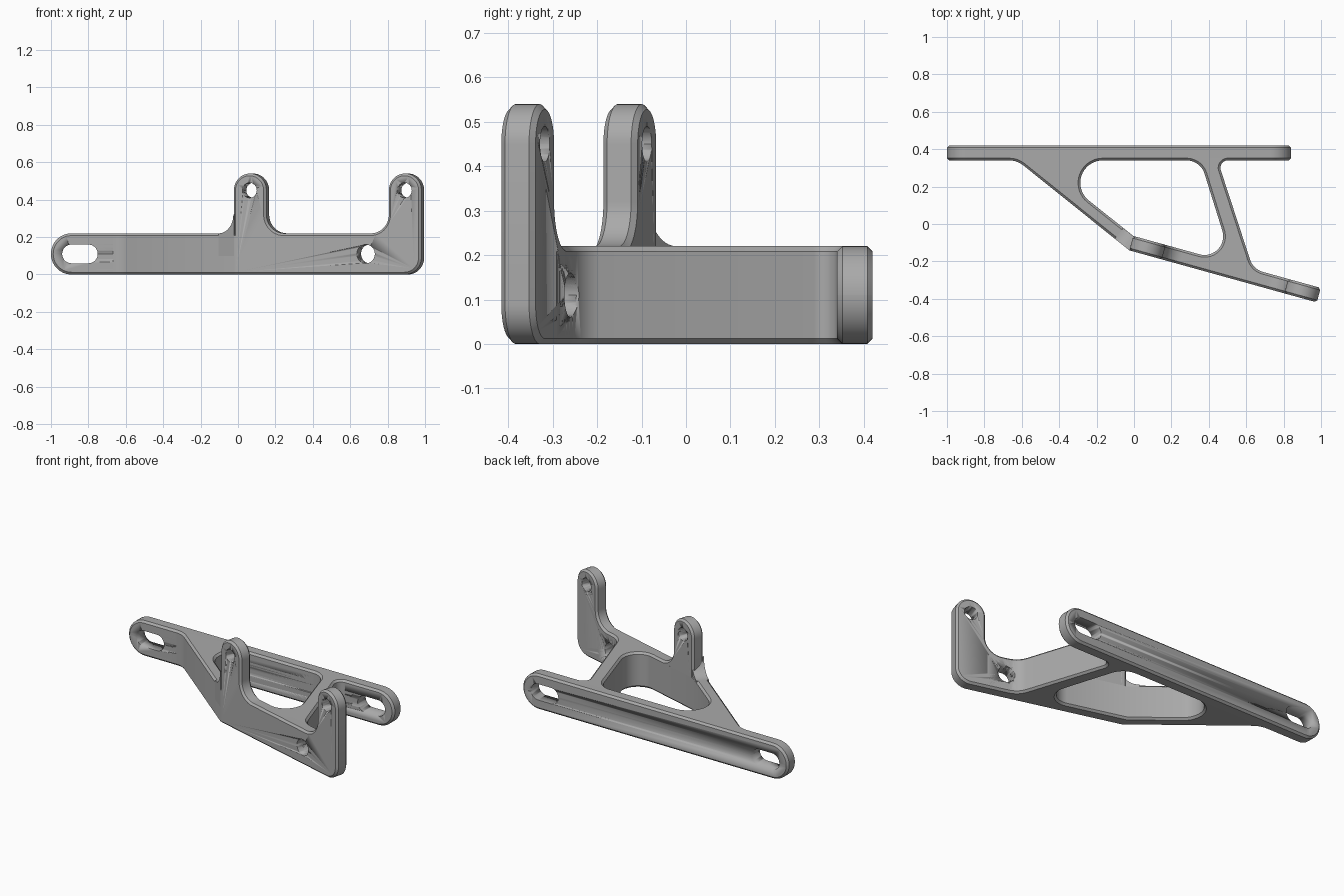
import bpy, bmesh, math
from mathutils import Vector, Matrix

if "Cube" in bpy.data.objects:
    bpy.data.objects.remove(bpy.data.objects["Cube"])

grey = bpy.data.materials.new("grey metal")
grey.diffuse_color = (0.40, 0.40, 0.40, 1)
grey.use_nodes = True
grey.node_tree.nodes["Principled BSDF"].inputs["Base Color"].default_value = grey.diffuse_color
H, B = 0.22, 0.012          # web height, edge chamfer


def rounded(corners):
    """Closed outline from (x, y[, radius]) corners, counter-clockwise."""
    out, n = [], len(corners)
    for i, c in enumerate(corners):
        p = Vector(c[:2])
        if len(c) < 3:
            out.append(p)
            continue
        u = (Vector(corners[i - 1][:2]) - p).normalized()
        v = (Vector(corners[(i + 1) % n][:2]) - p).normalized()
        half = u.angle(v) / 2
        centre = p + (u + v).normalized() * c[2] / math.sin(half)
        a = p + u * c[2] / math.tan(half) - centre
        b = p + v * c[2] / math.tan(half) - centre
        a0 = math.atan2(a.y, a.x)
        sweep = (math.atan2(b.y, b.x) - a0 + math.pi) % (2 * math.pi) - math.pi
        steps = max(3, round(abs(sweep) / math.radians(8)))
        for k in range(steps + 1):
            t = a0 + sweep * k / steps
            out.append(centre + Vector((math.cos(t), math.sin(t))) * c[2])
    area = sum(out[i - 1].cross(out[i]) for i in range(len(out)))
    return out if area > 0 else out[::-1]


def inset(pts, d):
    res, n = [], len(pts)
    for i, p in enumerate(pts):
        e1, e2 = (p - pts[i - 1]).normalized(), (pts[(i + 1) % n] - p).normalized()
        n1, n2 = Vector((-e1.y, e1.x)), Vector((-e2.y, e2.x))
        res.append(p + (n1 + n2) * d / (1 + n1.dot(n2)))
    return res


def rings(h, b, sign=1):
    """(height, inset) pairs for an extrusion with chamfered rims."""
    return [(0, sign * b), (b, 0), (h - b, 0), (h, sign * b)]


def prism(name, corners, layers, matrix=Matrix(), cutter=False):
    pts, bm, loops = rounded(corners), bmesh.new(), []
    for z, d in layers:
        loops.append([bm.verts.new(matrix @ Vector((p.x, p.y, z))) for p in inset(pts, d)])
    n = len(pts)
    for lo, hi in zip(loops, loops[1:]):
        for i in range(n):
            bm.faces.new((lo[i - 1], lo[i], hi[i], hi[i - 1]))
    bm.faces.new(loops[0][::-1])
    bm.faces.new(loops[-1])
    if matrix.determinant() < 0:     # mirrored frame: turn faces outward again
        bmesh.ops.reverse_faces(bm, faces=bm.faces[:])
    bm.normal_update()
    for f in bm.faces:               # large flats stay flat, roundings are smooth
        f.smooth = f.calc_area() < 0.01 and len(f.verts) == 4
    me = bpy.data.meshes.new(name)
    bm.to_mesh(me)
    bm.free()
    me.set_sharp_from_angle(angle=math.radians(35))
    me.materials.append(grey)
    ob = bpy.data.objects.new(name, me)
    bpy.context.collection.objects.link(ob)
    if cutter:
        ob.hide_render = True
        ob.display_type = 'WIRE'
        ob.hide_set(True)
    return ob


def cut(ob, *cutters):
    for c in cutters:
        m = ob.modifiers.new(c.name, 'BOOLEAN')
        m.operation, m.solver, m.object = 'DIFFERENCE', 'EXACT', c


def hole(name, x, y, half, r, matrix):
    """Round hole or slot cutter."""
    e = r * 0.995
    corners = [(x - half, y - r, e), (x + half, y - r, e),
               (x + half, y + r, e), (x - half, y + r, e)]
    return prism(name, corners, [(-0.06, 0), (0.2, 0)], matrix, True)


def wall_frame(origin, along, depth):
    """Local x along the wall, y up, z through its thickness."""
    return Matrix(((along[0], 0, depth[0], origin[0]),
                   (along[1], 0, depth[1], origin[1]),
                   (0, 1, 0, 0),
                   (0, 0, 0, 1)))


# Frames: back plate, angled front plate, diagonal wall
ang = math.radians(15.5)
P = Vector((-0.025, -0.141))
D = Vector((math.cos(ang), -math.sin(ang)))
N = Vector((math.sin(ang), math.cos(ang)))
diag = math.atan(0.8)
back_m = wall_frame((0, 0.34), (1, 0), (0, 1))
front_m = wall_frame(P, D, N)
diag_m = wall_frame(P, (-math.cos(diag), math.sin(diag)), (math.sin(diag), math.cos(diag)))


def on_front(s, n, *r):
    return (*(P + D * s + N * n), *r)


# Back plate with two slots
back = prism("back_plate", [(-1, 0, .1095), (.84, 0, .1095), (.84, H, .1095), (-1, H, .1095)],
             rings(0.08, B), back_m)
cut(back, *[hole("slot_cutter", x, 0.11, 0.095, 0.05, back_m) for x in (-0.845, 0.685)])

# Front plate with two ears
L, W, T = 1.04, 0.18, 0.54
front = prism("front_plate", [
    (0, 0), (L, 0, .09), (L, T, .0895), (L - W, T, .0895), (L - W, H, .1),
    (W, H, .1), (W, T, .0895), (0, T, .0895)], rings(0.08, B), front_m)
plate_hole = hole("plate_hole_cutter", 0.735, 0.11, 0.05, 0.05, front_m)
cut(front, plate_hole,
    *[hole("ear_hole_cutter", s, 0.45, 0.04, 0.04, front_m) for s in (W / 2, L - W / 2)])

# Web joining both plates, with a rounded opening
web = prism("web", [
    (-.72, .375), (-.72, .34), (-.625, .34, .12), on_front(0, 0), on_front(.03, 0),
    on_front(.06, .04), on_front(.85, .04), on_front(.85, .08), on_front(.665, .08, .1),
    (.447, .34, .04), (.55, .34), (.55, .375)], rings(H, B))
opening = prism("opening_cutter", [
    (-.51, .34, .12), on_front(0, .08), (.527, -.211, .1), (.355, .34, .1)],
    [(-.05, -B)] + rings(H, B, -1) + [(H + .05, -B)], cutter=True)
cut(web, opening, plate_hole)

# Fillet from the diagonal wall up to the first ear
prism("ear_fillet", [(-.004, .1), (.1, .1), (.1, H), (0, H, .0995), (0, .32), (-.004, .32)],
      [(0, 0), (0.073, 0)], diag_m)
